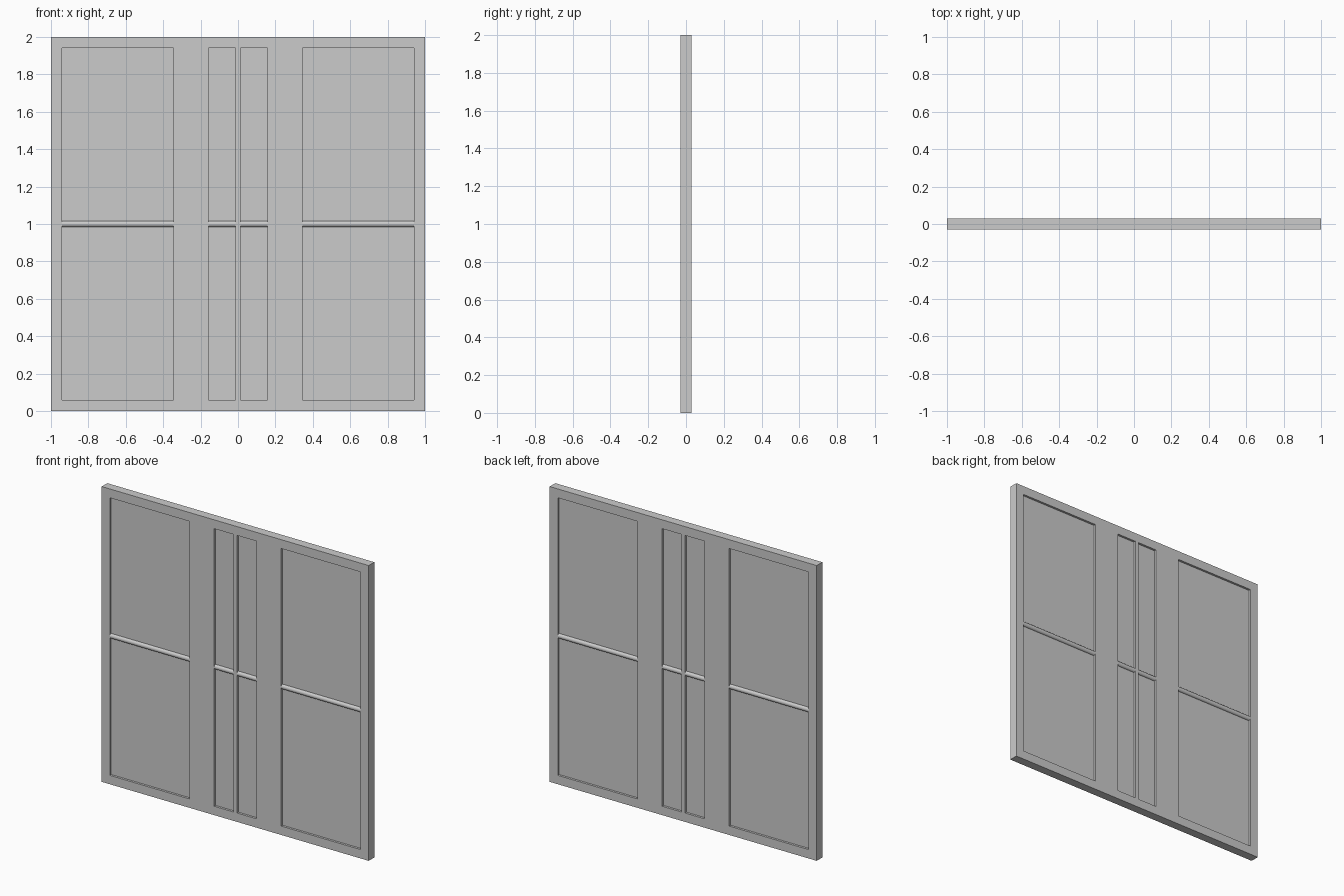
import bpy, bmesh, math

if "Cube" in bpy.data.objects:
    bpy.data.objects.remove(bpy.data.objects["Cube"])

T = 0.06                      # frame thickness
PANE = 0.03                   # pane thickness
Z0, Z1 = 0.06, 1.94           # window bottom and top
MID = 1.0                     # height of the glazing bar
R = 0.016                     # glazing bar half height
half = [(0.013, 0.158), (0.344, 0.94)]
windows = [(-b, -a) for a, b in reversed(half)] + half


def add_object(name, bm):
    bmesh.ops.recalc_face_normals(bm, faces=bm.faces)
    mesh = bpy.data.meshes.new(name)
    bm.to_mesh(mesh)
    bm.free()
    ob = bpy.data.objects.new(name, mesh)
    bpy.context.collection.objects.link(ob)
    return ob


def make_frame():
    # grid of cells with the window cells left open, then thickened
    xs = [-1.0] + [x for w in windows for x in w] + [1.0]
    zs = [0.0, Z0, Z1, 2.0]
    bm = bmesh.new()
    v = [[bm.verts.new((x, -T / 2, z)) for z in zs] for x in xs]
    for i in range(len(xs) - 1):
        for k in range(3):
            if i % 2 == 1 and k == 1:
                continue
            bm.faces.new((v[i][k], v[i + 1][k], v[i + 1][k + 1], v[i][k + 1]))
    res = bmesh.ops.extrude_face_region(bm, geom=bm.faces[:], use_keep_orig=True)
    moved = [g for g in res["geom"] if isinstance(g, bmesh.types.BMVert)]
    bmesh.ops.translate(bm, verts=moved, vec=(0, T, 0))
    return add_object("frame", bm)


def make_pane(i, a, b):
    # recessed on both sides
    bm = bmesh.new()
    bmesh.ops.create_cube(bm, size=1)
    bmesh.ops.scale(bm, verts=bm.verts, vec=(b - a, PANE, Z1 - Z0))
    bmesh.ops.translate(bm, verts=bm.verts, vec=((a + b) / 2, 0, (Z0 + Z1) / 2))
    return add_object(f"pane_{i}", bm)


def make_bar(i, a, b):
    # rounded bar, thick enough to reach both frame faces
    prof = []
    for side in (1, -1):
        for k in range(13):
            t = math.pi * k / 12
            y = side * (PANE / 2 + (T - PANE) / 2 * math.sin(t))
            prof.append((y, MID + side * R * math.cos(t)))
    bm = bmesh.new()
    face = bm.faces.new([bm.verts.new((a, y, z)) for y, z in prof])
    res = bmesh.ops.extrude_face_region(bm, geom=[face], use_keep_orig=True)
    moved = [g for g in res["geom"] if isinstance(g, bmesh.types.BMVert)]
    bmesh.ops.translate(bm, verts=moved, vec=(b - a, 0, 0))
    ob = add_object(f"glazing_bar_{i}", bm)
    bpy.ops.object.select_all(action='DESELECT')
    bpy.context.view_layer.objects.active = ob
    ob.select_set(True)
    bpy.ops.object.shade_smooth_by_angle(angle=math.radians(40))


make_frame()
for i, (a, b) in enumerate(windows, 1):
    make_pane(i, a, b)
    make_bar(i, a, b)
